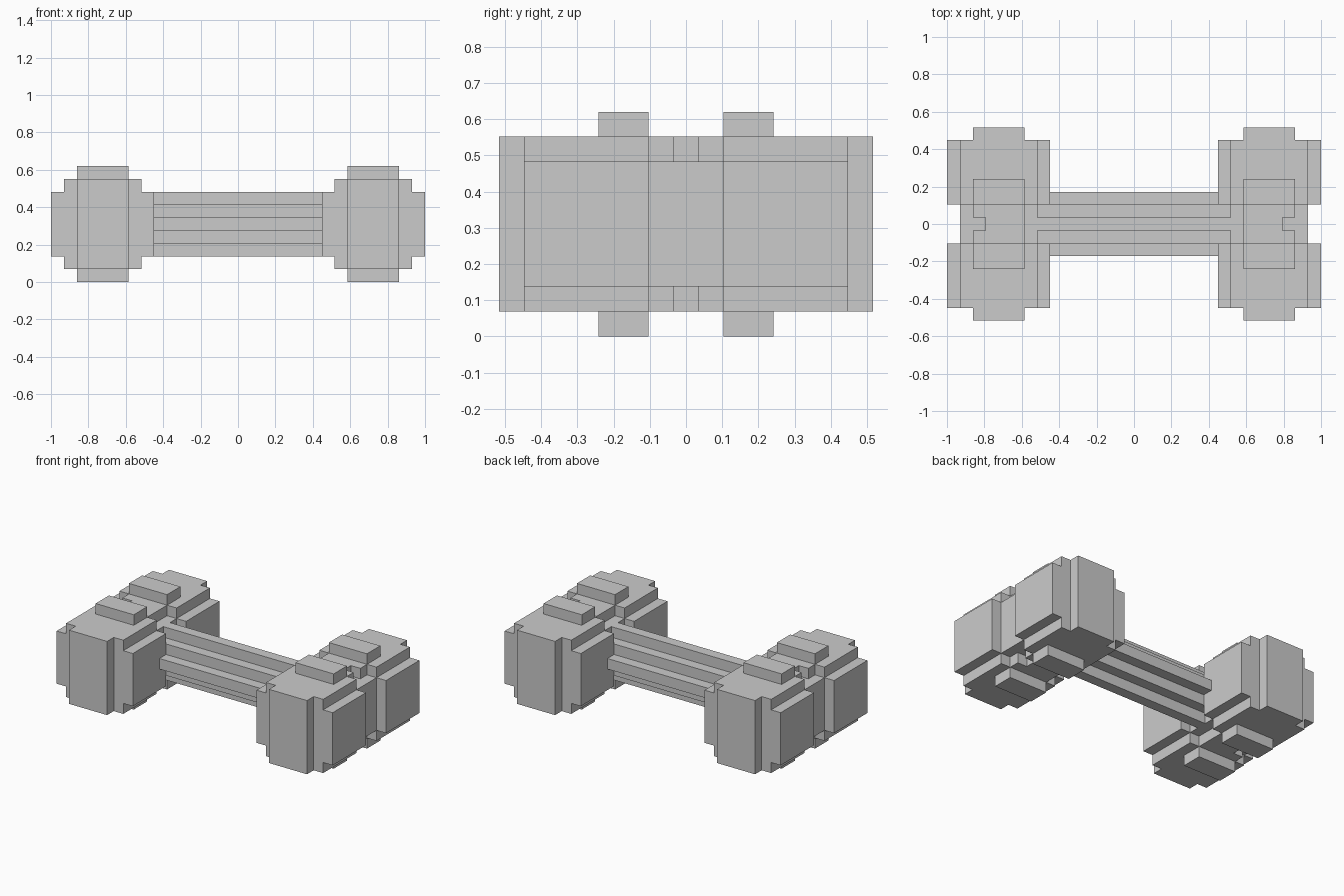
import bpy, bmesh
from mathutils import Vector

if "Cube" in bpy.data.objects:
    bpy.data.objects.remove(bpy.data.objects["Cube"])

U = 2 / 29  # block size: 29 blocks long, 15 deep, 9 high


def cells(x0, x1, y0, y1, z0, z1):
    """All blocks in an inclusive index range."""
    return {(x, y, z) for x in range(x0, x1 + 1)
            for y in range(y0, y1 + 1) for z in range(z0, z1 + 1)}


def mirrored(s, axis):
    return {tuple(-v if i == axis else v for i, v in enumerate(c)) for c in s}


# Rounded knob, stepped on every side
knob = (cells(8, 13, 2, 6, 1, 7) | cells(7, 14, 2, 6, 2, 6)
        | cells(9, 12, 7, 7, 1, 7) | cells(9, 12, 2, 3, 0, 8))

# Narrower web joining two knobs
web = (cells(8, 13, -1, 1, 2, 6) | cells(9, 12, 1, 1, 1, 7)
       | cells(9, 12, -1, -1, 1, 7) | cells(9, 11, 0, 0, 1, 7))

# Shaft with a stepped diamond section
shaft = {c for c in cells(-7, 7, -2, 2, 2, 6) if abs(c[1]) + abs(c[2] - 4) <= 2}

right_end = knob | mirrored(knob, 1) | web
left_end = mirrored(right_end, 0)
shaft -= right_end | left_end
solid = shaft | right_end | left_end


def build(name, part):
    """Outer skin of the blocks, with flat areas merged."""
    bm = bmesh.new()
    verts = {}

    def vert(p):
        k = tuple(round(v * 2) for v in p)
        if k not in verts:
            verts[k] = bm.verts.new((p.x * U, p.y * U, (p.z + 0.5) * U))
        return verts[k]

    for c in sorted(part):
        for axis in range(3):
            for sign in (-1, 1):
                n, a, b = Vector(), Vector(), Vector()
                n[axis] = sign
                if tuple(int(c[i] + n[i]) for i in range(3)) in solid:
                    continue
                a[(axis + 1) % 3] = 0.5
                b = n.cross(a)
                m = Vector(c) + n * 0.5
                bm.faces.new([vert(m + q) for q in (a + b, b - a, -a - b, a - b)])
    bmesh.ops.recalc_face_normals(bm, faces=bm.faces[:])
    for f in bm.faces:
        if f.normal.dot(f.calc_center_median()) == 0:
            continue
    bmesh.ops.dissolve_limit(bm, angle_limit=0.01, verts=bm.verts[:], edges=bm.edges[:])
    me = bpy.data.meshes.new(name)
    bm.to_mesh(me)
    bm.free()
    ob = bpy.data.objects.new(name, me)
    bpy.context.collection.objects.link(ob)


build("shaft", shaft)
build("left_end", left_end)
build("right_end", right_end)
